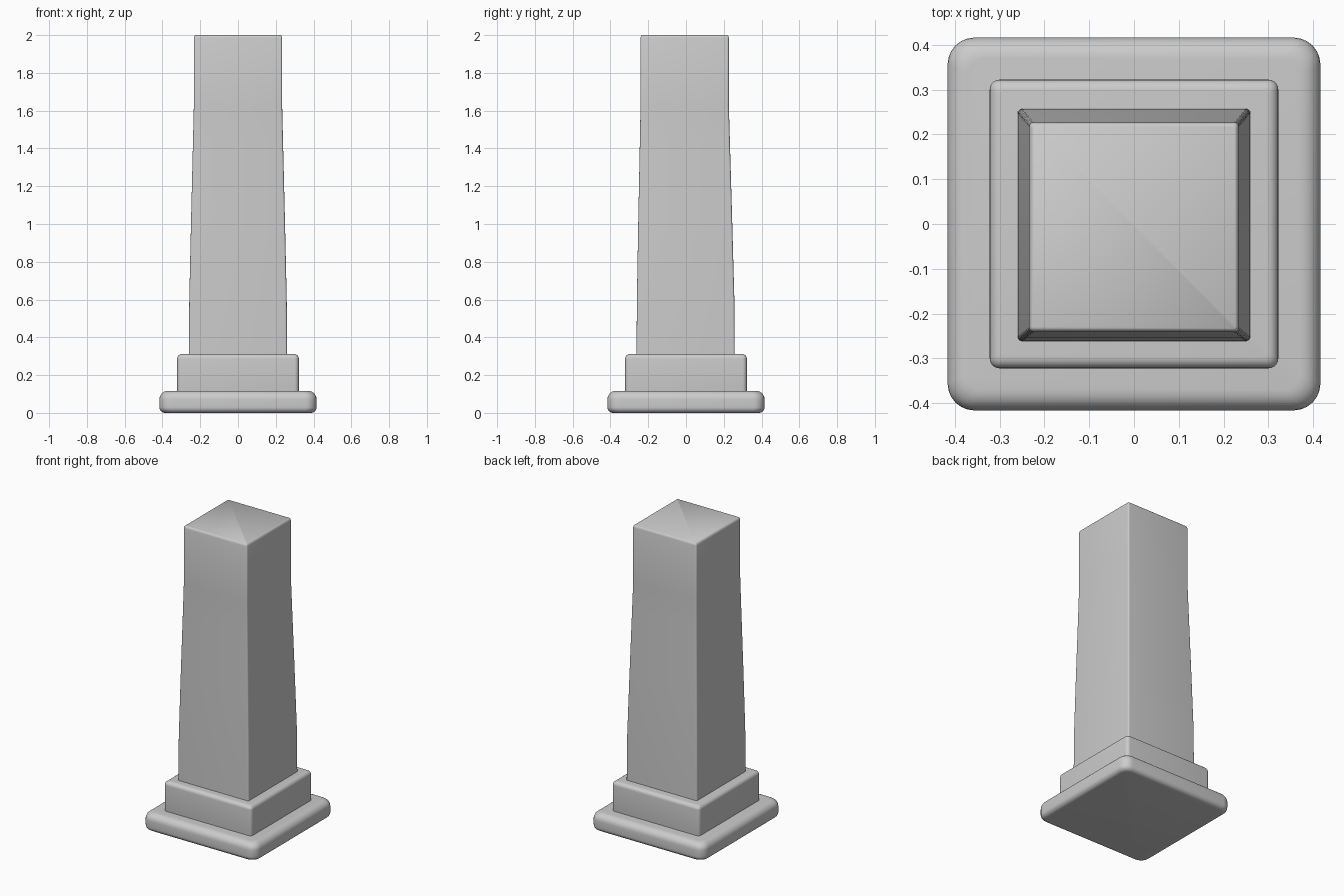
import bpy, bmesh, math

old = bpy.data.objects.get("Cube")
if old:
    bpy.data.objects.remove(old, do_unlink=True)

stone = bpy.data.materials.new("grey stone")
stone.use_nodes = True
COLOR = (0.6, 0.6, 0.6, 1)
stone.diffuse_color = COLOR
stone.node_tree.nodes["Principled BSDF"].inputs["Base Color"].default_value = COLOR


def rounded_square(half, radius, center, z, steps=6):
    """Points of a square outline with rounded corners."""
    points = []
    for corner in range(4):
        mid = math.pi / 4 + corner * math.pi / 2
        cx = math.copysign(half - radius, math.cos(mid))
        cy = math.copysign(half - radius, math.sin(mid))
        for i in range(steps + 1):
            a = (corner + i / steps) * math.pi / 2
            points.append((center[0] + cx + radius * math.cos(a),
                           center[1] + cy + radius * math.sin(a), z))
    return points


def loft(name, sections):
    """Skin a stack of (half width, corner radius, center, z) sections."""
    bm = bmesh.new()
    rings = [[bm.verts.new(p) for p in rounded_square(*s)] for s in sections]
    for low, high in zip(rings, rings[1:]):
        for i in range(len(low)):
            j = (i + 1) % len(low)
            bm.faces.new((low[i], low[j], high[j], high[i]))
    bm.faces.new(rings[0][::-1])
    bm.faces.new(rings[-1])
    mesh = bpy.data.meshes.new(name)
    bm.to_mesh(mesh)
    bm.free()
    mesh.materials.append(stone)
    obj = bpy.data.objects.new(name, mesh)
    bpy.context.collection.objects.link(obj)
    bpy.ops.object.select_all(action='DESELECT')
    obj.select_set(True)
    bpy.context.view_layer.objects.active = obj
    bpy.ops.object.shade_smooth_by_angle(angle=math.radians(40))
    return obj


def slab(name, half, corner, bottom, top, low_round, high_round, steps=6):
    """Square slab with rounded bottom and top rims."""
    sections = []
    for rim, z, sign in ((low_round, bottom, 1), (high_round, top, -1)):
        part = []
        for i in range(steps + 1):
            a = i / steps * math.pi / 2
            inset = rim * (1 - math.sin(a))
            part.append((half - inset, max(corner - inset * 0.5, 0.004), (0, 0),
                         z + sign * rim * (1 - math.cos(a))))
        sections += part if sign > 0 else part[::-1]
    return loft(name, sections)


# Stepped base
slab("bottom_plinth", 0.416, 0.06, 0, 0.117, 0.03, 0.045)
slab("upper_plinth", 0.322, 0.022, 0.10, 0.312, 0.01, 0.025)

# Tapered shaft: slopes in up to three quarters, then rises straight
loft("shaft", [
    (0.260, 0.010, (0, -0.002), 0.29),
    (0.258, 0.010, (0, -0.002), 0.60),
    (0.249, 0.010, (0, -0.004), 1.00),
    (0.238, 0.010, (0, -0.006), 1.45),
    (0.234, 0.010, (0, -0.007), 1.62),
    (0.234, 0.010, (0, -0.007), 1.985),
    (0.231, 0.008, (0, -0.007), 1.996),
    (0.226, 0.005, (0, -0.007), 2.0),
])
